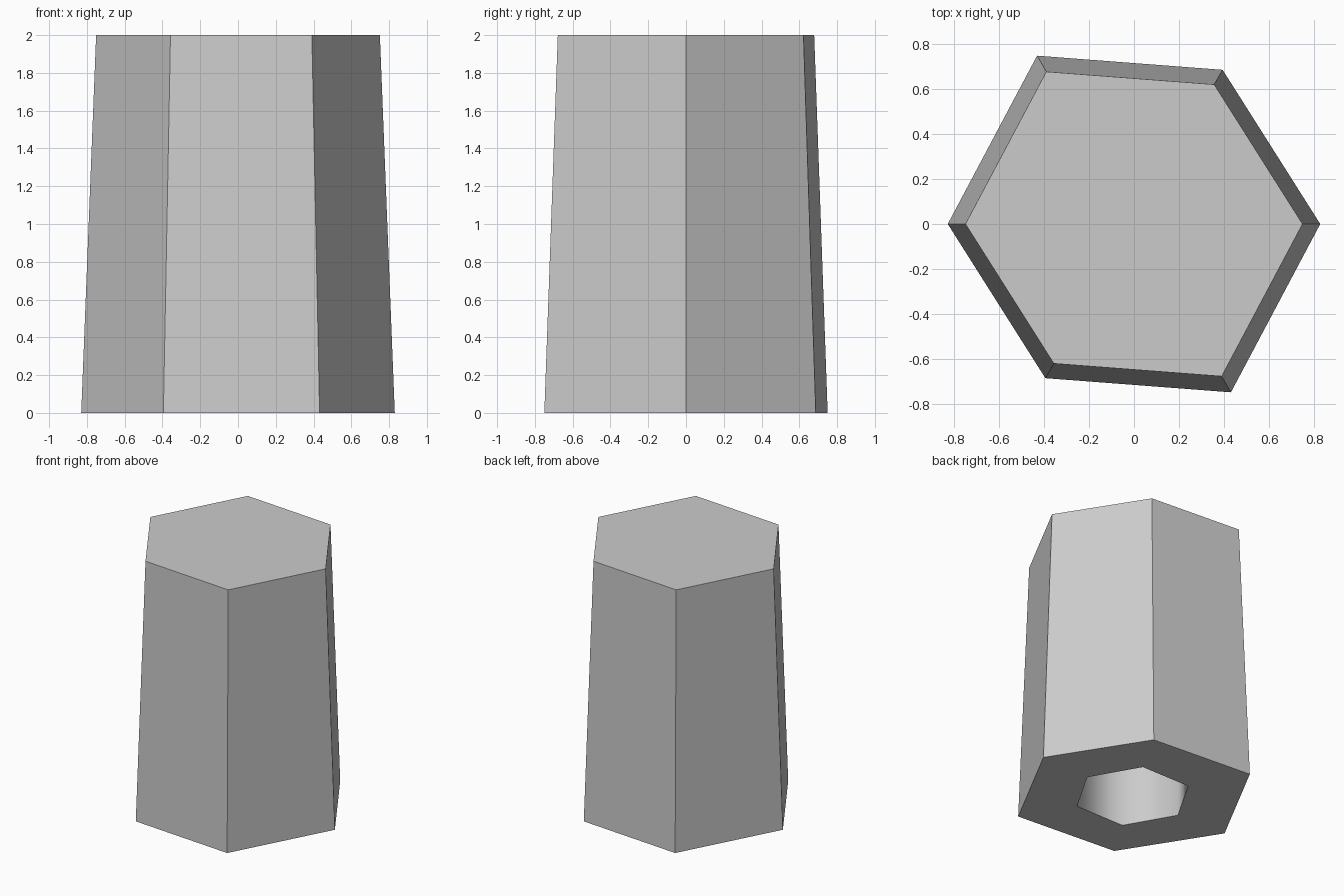
import bpy, bmesh
from math import cos, sin, tau

cube = bpy.data.objects.get("Cube")
if cube:
    bpy.data.objects.remove(cube)

# Plain grey material
grey = bpy.data.materials.new("plain_grey")
grey.use_nodes = True
colour = (0.6, 0.6, 0.6, 1)
grey.diffuse_color = colour
grey.node_tree.nodes["Principled BSDF"].inputs["Base Color"].default_value = colour

HEIGHT, TAPER, BORE_DEPTH = 2.0, 0.905, 1.5

# Slightly skewed hexagon: half the corners, the rest by point symmetry
half = [(0.83, 0), (0.395, 0.687), (-0.432, 0.75)]
outline = half + [(-x, -y) for x, y in half]
# Regular hexagonal bore
bore = [(0.415 * cos(i * tau / 6), 0.415 * sin(i * tau / 6) - 0.015) for i in range(6)]

bm = bmesh.new()


def ring(points, z, scale=1.0):
    return [bm.verts.new((x * scale, y * scale, z)) for x, y in points]


def bridge(a, b, smooth=False):
    for i in range(len(a)):
        j = (i + 1) % len(a)
        bm.faces.new((a[i], a[j], b[j], b[i])).smooth = smooth


# Top cap, tapered walls, bottom rim, bore walls, bore end
top = ring(outline, HEIGHT, TAPER)
base = ring(outline, 0)
mouth = ring(bore, 0)
end = ring(bore, BORE_DEPTH)
bm.faces.new(top)
bridge(top, base)
bridge(base, mouth)
bridge(mouth, end, smooth=True)
bm.faces.new(end)
bmesh.ops.recalc_face_normals(bm, faces=bm.faces)

mesh = bpy.data.meshes.new("hexagonal_post")
bm.to_mesh(mesh)
bm.free()
mesh.materials.append(grey)
post = bpy.data.objects.new("hexagonal_post", mesh)
bpy.context.collection.objects.link(post)
